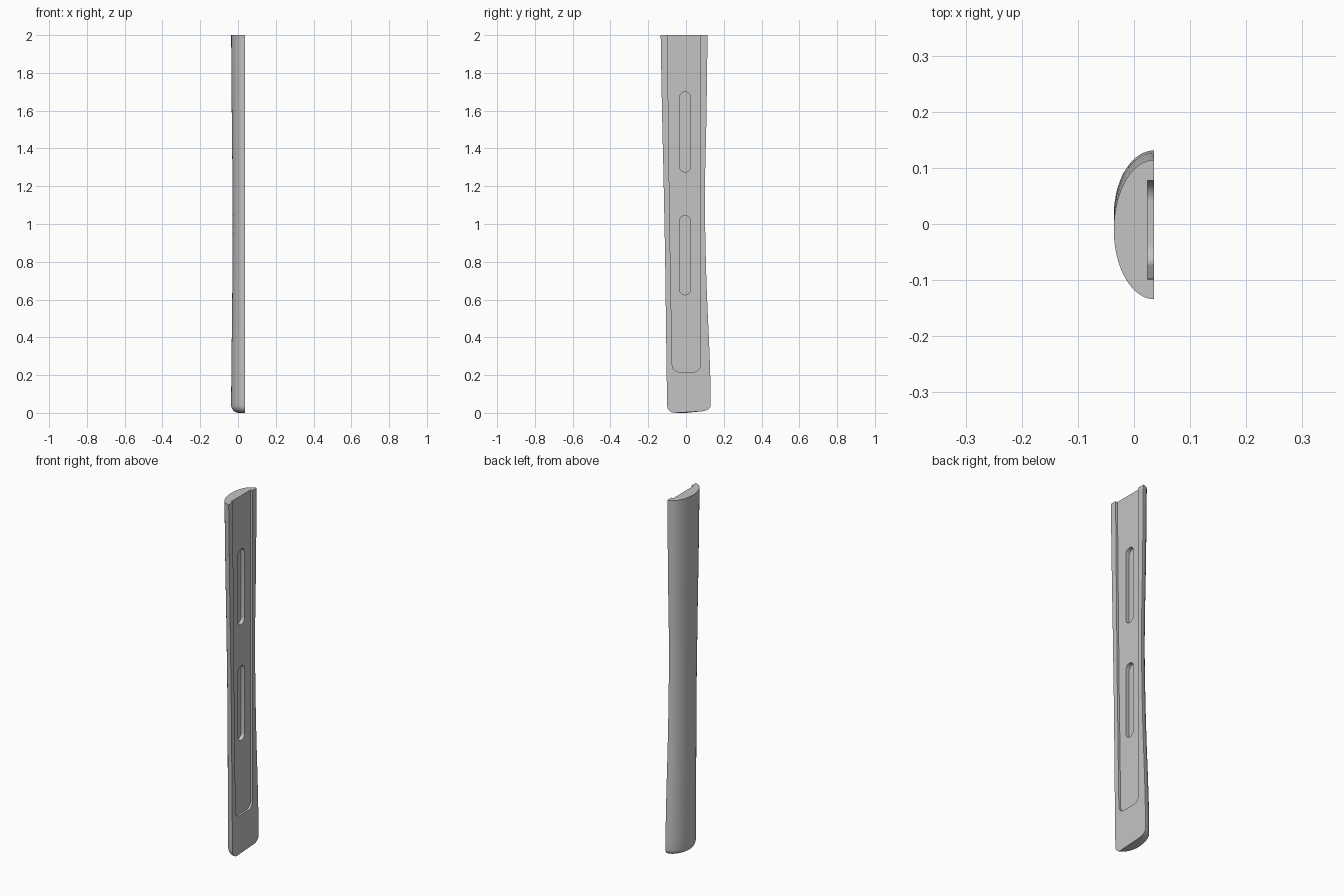
import bpy, bmesh, math

if "Cube" in bpy.data.objects:
    bpy.data.objects.remove(bpy.data.objects["Cube"], do_unlink=True)

FACE = 0.036          # x of the flat mating face
R = 0.04              # rounding at the butt end

grey = bpy.data.materials.new("plain grey")
grey.use_nodes = True
colour = (0.55, 0.55, 0.55, 1)
grey.diffuse_color = colour
grey.node_tree.nodes["Principled BSDF"].inputs["Base Color"].default_value = colour


def make_object(name, bm):
    bmesh.ops.recalc_face_normals(bm, faces=bm.faces)
    mesh = bpy.data.meshes.new(name)
    bm.to_mesh(mesh)
    bm.free()
    mesh.materials.append(grey)
    obj = bpy.data.objects.new(name, mesh)
    bpy.context.collection.objects.link(obj)
    return obj


def arc(cy, cz, r, start, end, steps=10):
    angles = [math.radians(start + (end - start) * i / steps) for i in range(steps + 1)]
    return [(cy + r * math.cos(a), cz + r * math.sin(a)) for a in angles]


# Handle scale: half-ellipse sections lofted upward
# z, front edge y, back edge y, thickness
stations = [
    (0.1, -0.101, 0.131, 0.072), (0.25, -0.103, 0.127, 0.071),
    (0.4, -0.105, 0.121, 0.069), (0.55, -0.107, 0.114, 0.067),
    (0.7, -0.109, 0.108, 0.066), (0.85, -0.111, 0.104, 0.065),
    (1.0, -0.114, 0.101, 0.064), (1.15, -0.117, 0.1, 0.065),
    (1.3, -0.12, 0.102, 0.066), (1.5, -0.125, 0.107, 0.068),
    (1.75, -0.13, 0.111, 0.071), (2.0, -0.134, 0.114, 0.072)]

butt = []
for i in range(9):
    a = math.radians(90 - i * 11.25)
    inset = R * (1 - math.cos(a))
    butt.append((R * (1 - math.sin(a)), -0.1 + inset, 0.131 - inset, 0.072 - inset))

SEG = 40
bm = bmesh.new()
rings = []
for z, y0, y1, depth in butt + stations:
    ring = []
    for i in range(SEG + 1):
        a = math.pi * i / SEG
        y = (y0 + y1) / 2 - (y1 - y0) / 2 * math.cos(a)
        lift = 0.1 * max(0, y) * max(0, 1 - z / R)
        ring.append(bm.verts.new((FACE - depth * math.sin(a), y, z + lift)))
    rings.append(ring)
for low, high in zip(rings, rings[1:]):
    for i in range(SEG + 1):
        j = (i + 1) % (SEG + 1)
        bm.faces.new((low[i], low[j], high[j], high[i]))
bm.faces.new(rings[0])
bm.faces.new(rings[-1])
scale = make_object("handle_scale", bm)


def cut(name, outline, depth):
    """Sink a y-z outline into the flat face to the given depth."""
    bm = bmesh.new()
    face = bm.faces.new([bm.verts.new((FACE - depth, y, z)) for y, z in outline])
    grown = bmesh.ops.extrude_face_region(bm, geom=[face])
    verts = [v for v in grown["geom"] if isinstance(v, bmesh.types.BMVert)]
    bmesh.ops.translate(bm, verts=verts, vec=(depth + 0.05, 0, 0))
    cutter = make_object(name, bm)
    cutter.hide_render = True
    mod = scale.modifiers.new(name, "BOOLEAN")
    mod.operation = "DIFFERENCE"
    mod.solver = "EXACT"
    mod.object = cutter
    bpy.context.view_layer.objects.active = scale
    bpy.ops.object.modifier_apply(modifier=name)
    bpy.data.objects.remove(cutter, do_unlink=True)


# Long channel, open at the top and rounded at the bottom
channel = arc(-0.035, 0.255, 0.038, 180, 270) + arc(0.04, 0.253, 0.036, 270, 360)
channel += [(0.078, 2.1), (-0.1, 2.1), (-0.097, 1.9), (-0.092, 1.5),
            (-0.086, 1.0), (-0.079, 0.6)]
cut("channel_cutter", channel, 0.012)

# Two blind slots in the channel floor
for name, low, high in (("upper_slot", 1.275, 1.7), ("lower_slot", 0.625, 1.045)):
    r = 0.029
    slot = arc(-0.005, low + r, r, 180, 360) + arc(-0.005, high - r, r, 0, 180)
    cut(name, slot, 0.033)

bpy.ops.object.select_all(action="DESELECT")
scale.select_set(True)
bpy.context.view_layer.objects.active = scale
bpy.ops.object.shade_smooth_by_angle(angle=math.radians(30))
